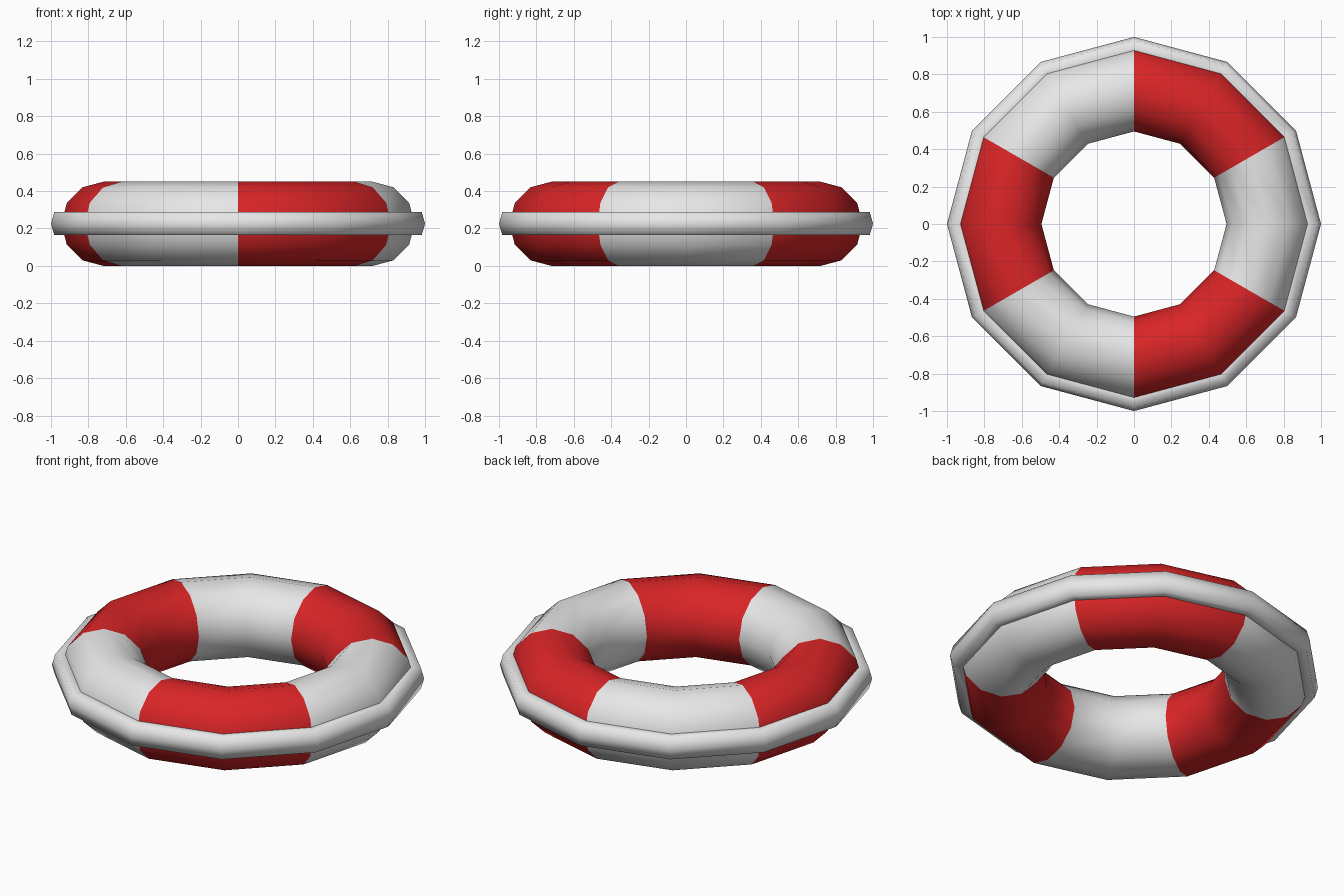
import bpy, bmesh, math

if "Cube" in bpy.data.objects:
    bpy.data.objects.remove(bpy.data.objects["Cube"])

def material(name, rgb):
    m = bpy.data.materials.new(name)
    m.diffuse_color = (*rgb, 1)
    m.use_nodes = True
    m.node_tree.nodes["Principled BSDF"].inputs["Base Color"].default_value = m.diffuse_color
    return m

WHITE = material("white", (0.8, 0.8, 0.8))
RED = material("red", (0.7, 0.018, 0.02))
SEGMENTS = 12

def ring(name, profile, mats, rule):
    """Sweep a closed (radius, height) profile around z."""
    bm = bmesh.new()
    loops = [[bm.verts.new((r * math.cos(a), r * math.sin(a), z)) for r, z in profile]
             for a in (2 * math.pi * i / SEGMENTS for i in range(SEGMENTS))]
    n = len(profile)
    for i in range(SEGMENTS):
        a, b = loops[i], loops[(i + 1) % SEGMENTS]
        for j in range(n):
            k = (j + 1) % n
            f = bm.faces.new((a[j], b[j], b[k], a[k]))
            f.smooth = True
            f.material_index = rule(i)
    bmesh.ops.recalc_face_normals(bm, faces=bm.faces)
    me = bpy.data.meshes.new(name)
    bm.to_mesh(me)
    bm.free()
    for m in mats:
        me.materials.append(m)
    ob = bpy.data.objects.new(name, me)
    bpy.context.collection.objects.link(ob)

def oval(radius, height, r, sides):
    return [(radius + r * math.cos(2 * math.pi * k / sides),
             height + r * math.sin(2 * math.pi * k / sides)) for k in range(sides)]

# inflated body: alternating 60 degree bands, two segments each
ring("float_body", oval(0.72, 0.225, 0.225, 12), [WHITE, RED],
     lambda i: ((i + 1) // 2) % 2)

# blunt grab band around the outer edge
ring("outer_band", [(1.0, 0.226), (0.982, 0.289), (0.9, 0.289),
                    (0.87, 0.226), (0.9, 0.164), (0.982, 0.164)], [WHITE], lambda i: 0)
